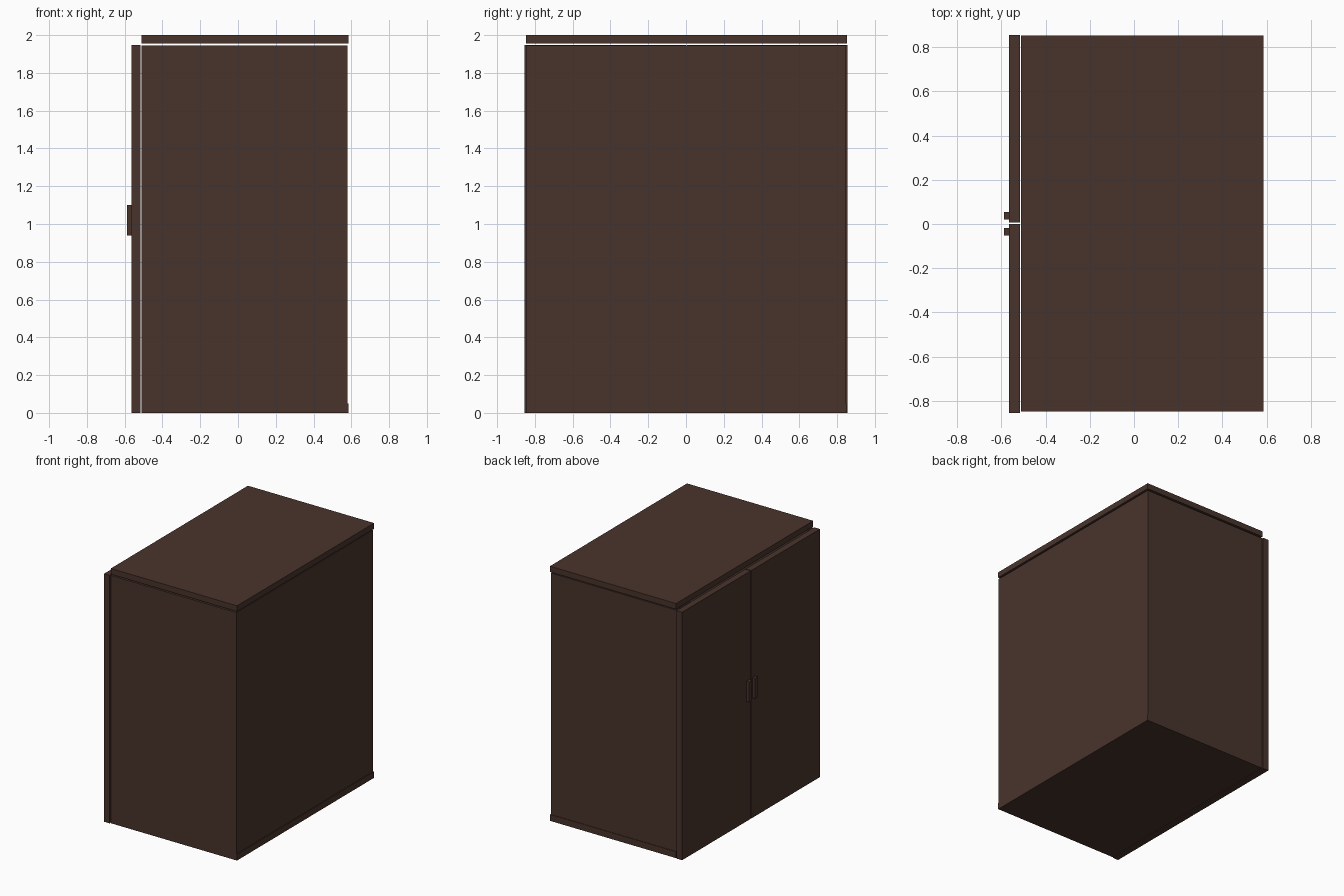
import bpy
import bmesh

if "Cube" in bpy.data.objects:
    bpy.data.objects.remove(bpy.data.objects["Cube"])

# single dark brown wood colour
wood = bpy.data.materials.new("dark_brown_wood")
wood.diffuse_color = (0.066, 0.034, 0.025, 1)
wood.use_nodes = True
wood.node_tree.nodes["Principled BSDF"].inputs["Base Color"].default_value = wood.diffuse_color


def box(name, x, y, z):
    """Box spanning the given (min, max) ranges."""
    bm = bmesh.new()
    bmesh.ops.create_cube(bm, size=1)
    for v in bm.verts:
        v.co = [r[0] if c < 0 else r[1] for c, r in zip(v.co, (x, y, z))]
    mesh = bpy.data.meshes.new(name)
    bm.to_mesh(mesh)
    bm.free()
    mesh.materials.append(wood)
    ob = bpy.data.objects.new(name, mesh)
    bpy.context.collection.objects.link(ob)
    return ob


# carcass: open towards the doors at -x
box("top_panel", (-0.511, 0.585), (-0.848, 0.853), (1.955, 2.0))
box("bottom_panel", (-0.508, 0.585), (-0.848, 0.851), (0.0, 0.05))
box("left_side_panel", (-0.511, 0.581), (-0.848, -0.80), (0.0, 1.945))
box("right_side_panel", (-0.511, 0.579), (0.80, 0.847), (0.05, 1.945))
box("back_panel", (0.53, 0.579), (-0.80, 0.80), (0.05, 1.945))

# pair of doors with a thin gap, each with a bar handle
for side, y, hy in (("left", (-0.855, 0.0), (-0.052, -0.018)),
                    ("right", (0.006, 0.855), (0.020, 0.054))):
    box(side + "_door", (-0.565, -0.516), y, (0.0, 1.947))
    box(side + "_handle", (-0.587, -0.565), hy, (0.94, 1.10))
